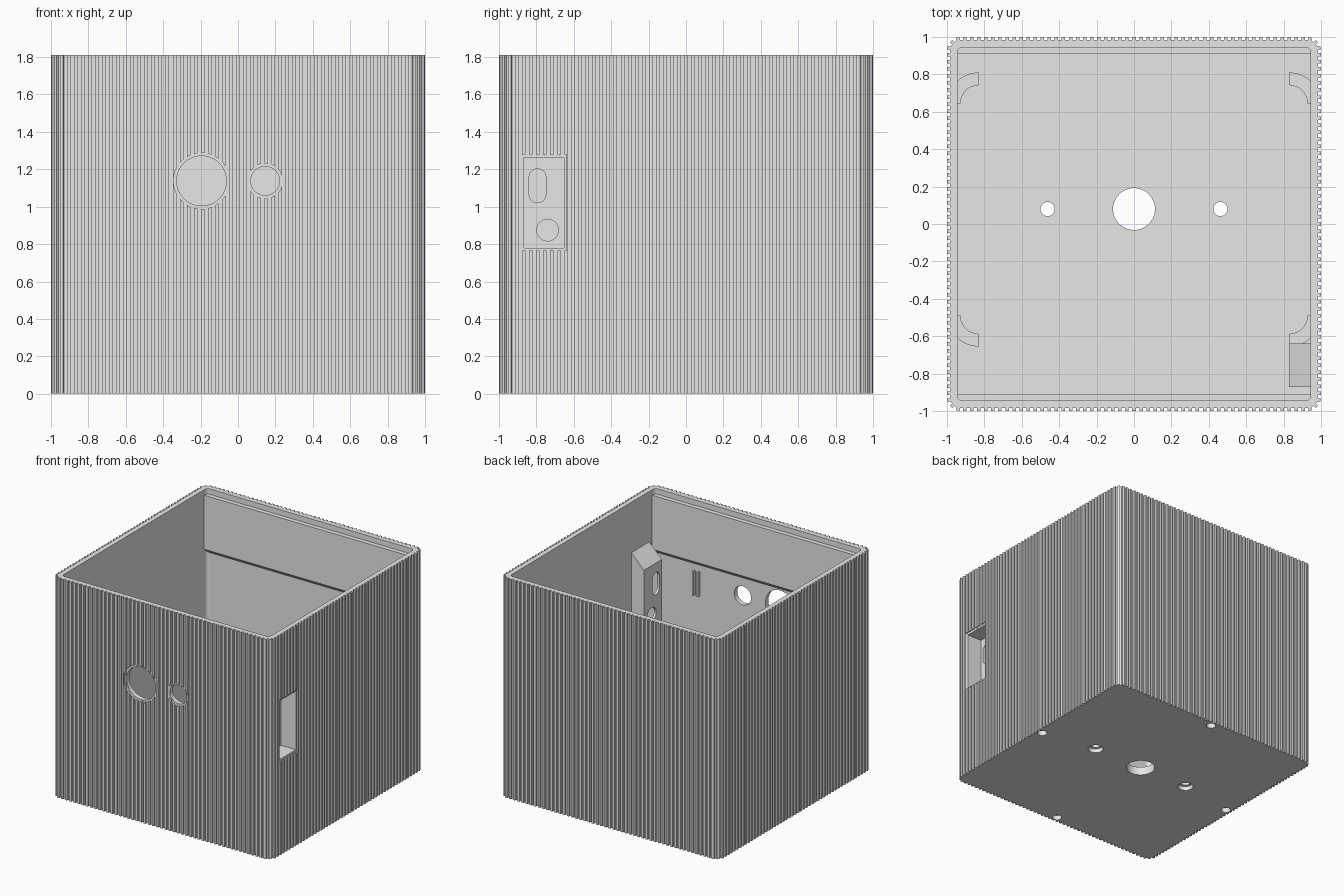
import bpy, bmesh, math
from mathutils import Vector

if "Cube" in bpy.data.objects:
    bpy.data.objects.remove(bpy.data.objects["Cube"])

HEIGHT, FLOOR = 1.81, 0.07
BASE, RIB = 0.984, 0.016       # groove face, rib height
INNER = 0.945                  # cavity half width

grey = bpy.data.materials.new("grey plastic")
grey.use_nodes = True
grey.diffuse_color = (0.8, 0.8, 0.8, 1)
grey.node_tree.nodes["Principled BSDF"].inputs["Base Color"].default_value = (0.8, 0.8, 0.8, 1)


def prism(name, pts, axis, a, b):
    """Extrude a 2D profile from a to b along an axis."""
    place = {"x": lambda u, v, w: (w, u, v),
             "y": lambda u, v, w: (u, w, v),
             "z": lambda u, v, w: (u, v, w)}[axis]
    bm = bmesh.new()
    lo = [bm.verts.new(place(u, v, a)) for u, v in pts]
    hi = [bm.verts.new(place(u, v, b)) for u, v in pts]
    bm.faces.new(lo)
    bm.faces.new(hi)
    for i in range(len(pts)):
        j = (i + 1) % len(pts)
        bm.faces.new((lo[i], lo[j], hi[j], hi[i]))
    bmesh.ops.recalc_face_normals(bm, faces=bm.faces)
    mesh = bpy.data.meshes.new(name)
    bm.to_mesh(mesh)
    bm.free()
    mesh.materials.append(grey)
    ob = bpy.data.objects.new(name, mesh)
    bpy.context.collection.objects.link(ob)
    return ob


def activate(ob):
    bpy.ops.object.select_all(action="DESELECT")
    ob.select_set(True)
    bpy.context.view_layer.objects.active = ob


def cut(targets, cutter):
    for ob in targets:
        activate(ob)
        mod = ob.modifiers.new("cut", "BOOLEAN")
        mod.operation, mod.solver, mod.object = "DIFFERENCE", "EXACT", cutter
        bpy.ops.object.modifier_apply(modifier=mod.name)
    bpy.data.objects.remove(cutter)


def arc(cx, cy, r, start, end, n):
    return [(cx + r * math.cos(math.radians(start + (end - start) * i / n)),
             cy + r * math.sin(math.radians(start + (end - start) * i / n)))
            for i in range(n + 1)]


def circle(cx, cy, r, n=48):
    return arc(cx, cy, r, 0, 360, n)[:-1]


def rect(u0, u1, v0, v1):
    return [(u0, v0), (u1, v0), (u1, v1), (u0, v1)]


def rounded_square(h, r):
    c = h - r
    return [p for k, (sx, sy) in enumerate([(1, 1), (-1, 1), (-1, -1), (1, -1)])
            for p in arc(sx * c, sy * c, r, 90 * k, 90 * k + 90, 6)]


def ribbed_outline(r=0.06, count=49, corner_count=3):
    """Rounded square with square ribs all the way round."""
    c = BASE - r
    pitch = 2 * c / count
    ribs = []
    for k in range(4):
        turn = math.radians(90 * k)
        seats = [(Vector((BASE, -c + (i + 0.5) * pitch)), 0) for i in range(count)]
        for i in range(corner_count):
            t = math.radians(90 * (i + 0.5) / corner_count)
            seats.append((Vector((c + r * math.cos(t), c + r * math.sin(t))), t))
        for pos, t in seats:
            n = Vector((math.cos(t), math.sin(t)))
            s = Vector((-n.y, n.x)) * pitch / 4
            for p in (pos - s, pos - s + n * RIB, pos + s + n * RIB, pos + s):
                ribs.append((p.x * math.cos(turn) - p.y * math.sin(turn),
                             p.x * math.sin(turn) + p.y * math.cos(turn)))
    return ribs


# Ribbed shell with an open cavity
body = prism("ribbed_box", ribbed_outline(), "z", 0, HEIGHT)
cut([body], prism("cavity", rounded_square(INNER, 0.03), "z", FLOOR, 2))

# Housing for the side port, sloped above and below
housing = prism("port_housing",
                [(0.83, 0.74), (0.96, 0.61), (0.96, 1.41), (0.83, 1.28)],
                "y", -0.872, -0.638)

# Front round openings, with ribs trimmed back around them
for x, r in ((-0.195, 0.133), (0.145, 0.077)):
    cut([body], prism("trim", circle(x, 1.138, r + 0.017), "y", -1.1, -BASE - 0.001))
    cut([body], prism("hole", circle(x, 1.138, r), "y", -1.1, -0.88))

# Side port recess with a slot and a round hole in its panel
cut([body], prism("trim", rect(-0.88, -0.64, 0.765, 1.278), "x", BASE + 0.001, 1.1))
cut([body, housing], prism("recess", rect(-0.865, -0.653, 0.78, 1.262), "x", 0.85, 1.1))
slot = arc(-0.794, 1.158, 0.045, 0, 180, 12) + arc(-0.794, 1.066, 0.045, 180, 360, 12)
cut([housing], prism("slot", slot, "x", 0.8, 0.9))
cut([housing], prism("jack", circle(-0.74, 0.875, 0.058), "x", 0.8, 0.9))

# Floor openings: centre hole and two counterbored screw holes
cut([body], prism("centre", circle(0, 0.08, 0.112), "z", -0.1, 0.2))
for x in (-0.462, 0.462):
    cut([body], prism("screw", circle(x, 0.08, 0.038, 32), "z", -0.1, 0.2))
    cut([body], prism("bore", circle(x, 0.08, 0.06, 32), "z", -0.1, 0.035))

# Blind pockets under the middle of each wall
for x, y in ((1, 0), (-1, 0), (0, 1), (0, -1)):
    cut([body], prism("pocket", circle(x * INNER, y * INNER, 0.0375, 24), "z", -0.1, 0.04))

parts = [body, housing]

# Thickened bands inside the front and back walls, chamfered below
for name, s in (("front_band", -1), ("back_band", 1)):
    profile = [(s * 0.955, 1.765), (s * 0.908, 1.765), (s * 0.908, 1.32), (s * 0.955, 1.275)]
    parts.append(prism(name, profile, "x", -0.95, 0.95))

# Pair of small guide ribs inside the front wall
for i, x in enumerate((0.535, 0.575)):
    parts.append(prism(f"guide_rib_{i + 1}", rect(x, x + 0.015, 1.03, 1.23), "y", -0.955, -0.92))

# Quarter-ring locators on the floor
for sx in (-1, 1):
    for cy, sy in ((0.645, 1), (-0.49, -1)):
        ring = arc(0, 0, 0.165, 0, 90, 16) + arc(0, 0, 0.097, 90, 0, 16)
        pts = [(sx * min(0.83 + u, 0.96), cy + sy * v) for u, v in ring]
        side = ("right_" if sx < 0 else "left_") + ("back" if sy > 0 else "front")
        parts.append(prism(f"{side}_locator", pts, "z", FLOOR - 0.02, FLOOR + 0.06))

# Smooth curved walls, keep edges sharp
for ob in parts:
    activate(ob)
    bpy.ops.object.shade_smooth_by_angle(angle=math.radians(30))
    ob.modifiers.new("even_normals", "WEIGHTED_NORMAL").keep_sharp = True
